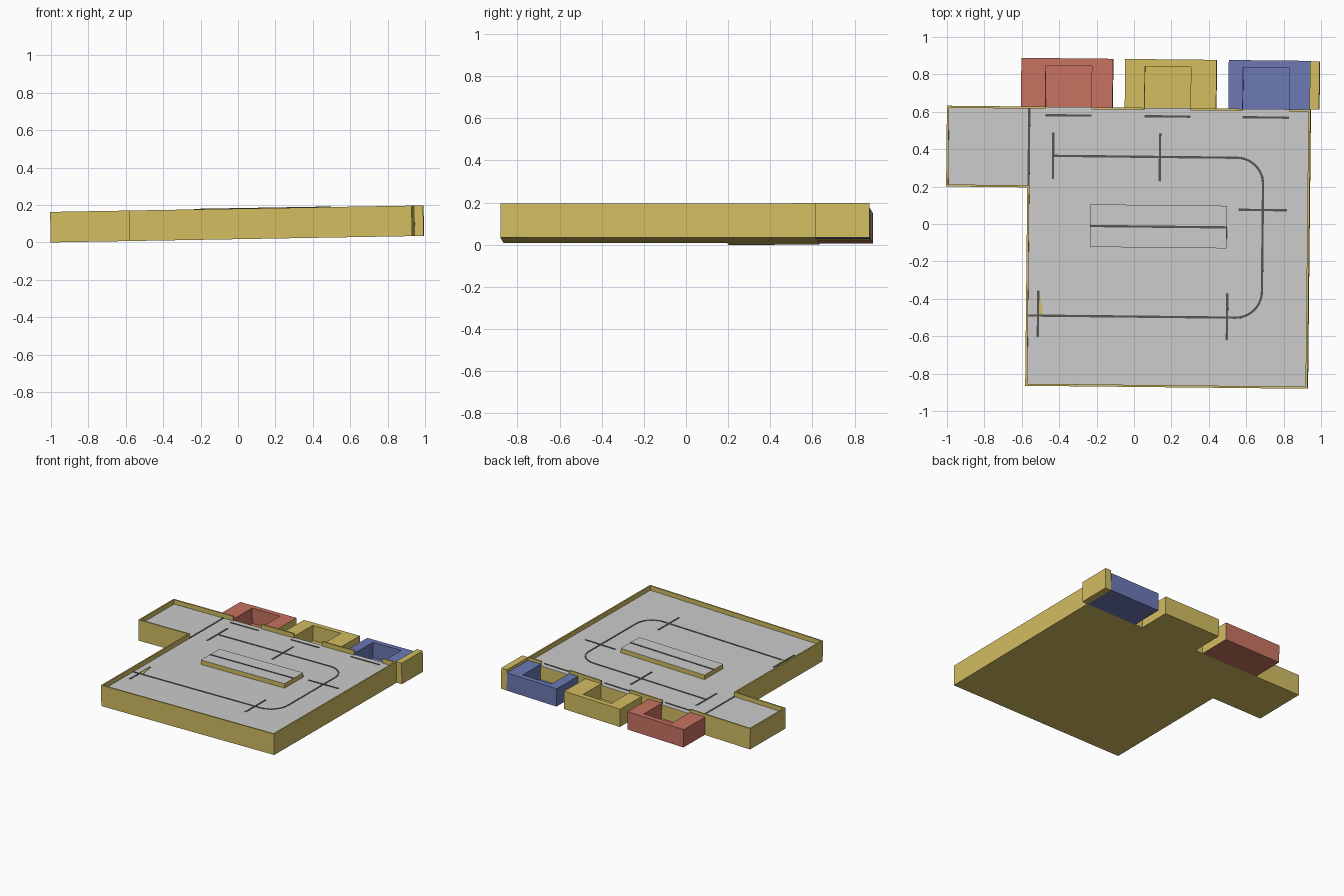
import bpy, bmesh
from math import radians, sin, cos, pi
from mathutils import Matrix, Vector

if "Cube" in bpy.data.objects:
    bpy.data.objects.remove(bpy.data.objects["Cube"])

# The whole model leans about 1 degree and is turned slightly in plan
TURN = Matrix.Rotation(radians(-1.0), 4, 'Y') @ Matrix.Rotation(radians(-0.6), 4, 'Z')
LIFT = Matrix.Translation((0, 0, 0.0175))
PLACE = LIFT @ TURN
H, FLOOR, LOW = 0.163, 0.128, 0.14      # wall top, floor level, bay top
WALL, LINE = 0.011, 0.012


def material(name, rgb):
    m = bpy.data.materials.new(name)
    m.diffuse_color = (*rgb, 1)
    m.use_nodes = True
    m.node_tree.nodes["Principled BSDF"].inputs["Base Color"].default_value = m.diffuse_color
    return m


YELLOW = material("yellow", (0.65, 0.51, 0.12))
RED = material("red", (0.57, 0.17, 0.12))
BLUE = material("blue", (0.15, 0.19, 0.46))
DARK = material("dark_line", (0.09, 0.09, 0.09))


def prism(name, outline, z0, z1, mat=None):
    """Extrude a plan outline (counter-clockwise) from z0 to z1."""
    bm = bmesh.new()
    face = bm.faces.new([bm.verts.new((x, y, z0)) for x, y in outline])
    ext = bmesh.ops.extrude_face_region(bm, geom=[face])
    top = [v for v in ext["geom"] if isinstance(v, bmesh.types.BMVert)]
    bmesh.ops.translate(bm, verts=top, vec=(0, 0, z1 - z0))
    bmesh.ops.recalc_face_normals(bm, faces=bm.faces)
    bm.transform(PLACE)
    me = bpy.data.meshes.new(name)
    bm.to_mesh(me)
    bm.free()
    if mat:
        me.materials.append(mat)
    ob = bpy.data.objects.new(name, me)
    bpy.context.collection.objects.link(ob)
    return ob


def box(name, x0, x1, y0, y1, z0, z1, mat=None):
    return prism(name, [(x0, y0), (x1, y0), (x1, y1), (x0, y1)], z0, z1, mat)


# Main plan outline: square yard with a side wing at the back left
L, R, F, B = -0.57, 0.94, -0.871, 0.622
WL, WF = -1.004, 0.19
plan = [(L, F), (R, F), (R, B), (WL, B), (WL, WF), (L, WF)]
prism("base", plan, 0, FLOOR - 0.003, YELLOW)
w = WALL
inner = [(L + w, F + w), (R - w, F + w), (R - w, B), (WL + w, B),
         (WL + w, WF + w), (L + w, WF + w)]
prism("floor", inner, FLOOR - 0.003, FLOOR)

# Low rim walls
zb = FLOOR - 0.003
box("front_wall", L, R, F, F + w, zb, H, YELLOW)
box("right_wall", R - w, R, F + w, B, zb, H, YELLOW)
box("left_wall", L, L + w, F + w, WF + w, zb, H, YELLOW)
box("wing_front_wall", WL, L, WF, WF + w, zb, H, YELLOW)
box("wing_left_wall", WL, WL + w, WF + w, B, zb, H, YELLOW)

# Three U-shaped bays behind the yard: outer x range, opening x range
bays = [("red_bay", -0.609, -0.119, -0.478, -0.232, RED),
        ("yellow_bay", -0.054, 0.435, 0.052, 0.298, YELLOW),
        ("blue_bay", 0.50, 0.935, 0.577, 0.825, BLUE)]
BACK, INNER = 0.882, 0.843
wall_start = WL + w
for name, x0, x1, a, b, mat in bays:
    bay = prism(name, [(x0, B), (a, B), (a, INNER), (b, INNER), (b, B),
                       (x1, B), (x1, BACK), (x0, BACK)], 0, LOW, mat)
    if mat is RED:                      # its right outer side is yellow
        bay.data.materials.append(YELLOW)
        for p in bay.data.polygons:
            if p.normal.x > 0.9 and p.center.x > -0.2:
                p.material_index = 1
    box(name + "_floor", a, b, B, INNER, 0, 0.02, mat)
    box(name + "_stop_line", a, b, 0.571, 0.583, FLOOR, FLOOR + 0.003, DARK)
    box(name + "_back_wall", wall_start, a, B - w, B, zb, H, YELLOW)
    wall_start = b
box("end_back_wall", wall_start, R - w, B - w, B, zb, H, YELLOW)
box("end_block", 0.935, 0.986, B, BACK - 0.002, 0, H, YELLOW)

# Raised island with a centre line
box("island", -0.232, 0.499, -0.125, 0.1025, FLOOR, H - 0.002, YELLOW)
box("island_top", -0.232, 0.499, -0.125, 0.1025, H - 0.002, H)
box("island_line", -0.232, 0.499, -0.019, -0.007, H, H + 0.003, DARK)


# Painted loop: straight runs joined by two rounded corners
def arc(cx, cy, r, a0, a1, n=10):
    return [(cx + r * cos(a0 + (a1 - a0) * i / n), cy + r * sin(a0 + (a1 - a0) * i / n))
            for i in range(n + 1)]


def loop_edge(off):
    r = 0.14 + off
    return ([(-0.434, 0.36 + off)] + arc(0.55, 0.22, r, pi / 2, 0)
            + arc(0.55, -0.355, r, 0, -pi / 2) + [(-0.559, -0.495 - off)])


prism("lane_loop", loop_edge(LINE / 2) + loop_edge(-LINE / 2)[::-1],
      FLOOR, FLOOR + 0.003, DARK)

# Cross marks on the loop
h = LINE / 2
for i, (x, y0, y1) in enumerate([(-0.434, 0.235, 0.485), (0.137, 0.23, 0.485),
                                 (0.505, -0.365, -0.615), (-0.506, -0.36, -0.61)]):
    box(f"cross_mark_{i + 1}", x - h, x + h, min(y0, y1), max(y0, y1),
        FLOOR, FLOOR + 0.0035, DARK)
box("cross_mark_5", 0.56, 0.82, 0.082 - h, 0.082 + h, FLOOR, FLOOR + 0.0035, DARK)

# Wing divider line and the small corner patch
box("wing_line", -0.57, -0.558, WF + w, B - w, FLOOR, FLOOR + 0.003, DARK)
prism("corner_patch", [(-0.5, -0.489), (-0.478, -0.489), (-0.5, -0.365)],
      FLOOR, FLOOR + 0.003, YELLOW)

# Rest the lowest corner exactly on z = 0
bpy.context.view_layer.update()
low = min(v.co.z for o in bpy.data.objects for v in o.data.vertices)
for o in bpy.data.objects:
    o.data.transform(Matrix.Translation(Vector((0, 0, -low))))
